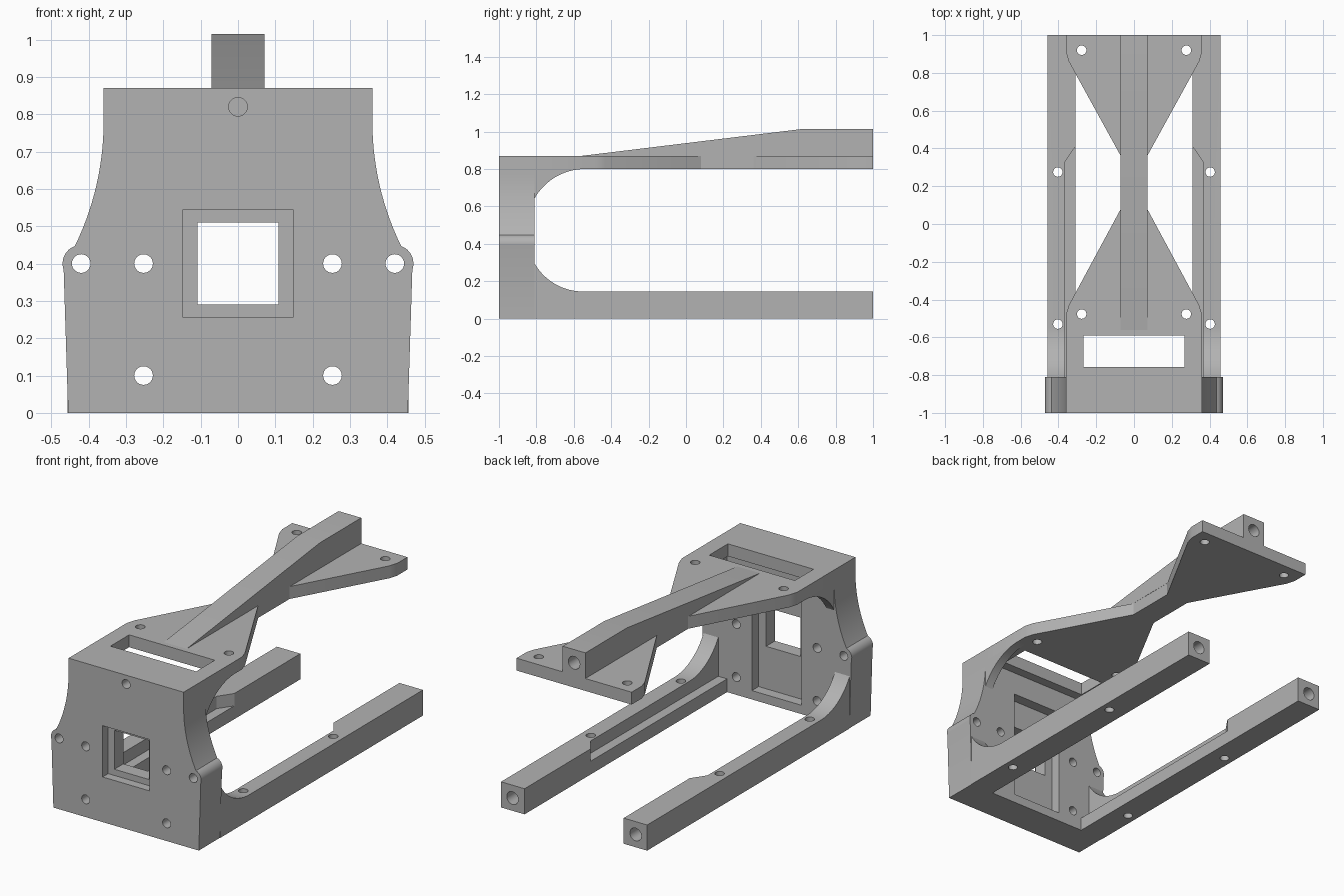
import bpy, bmesh
from math import sin, cos, radians
from mathutils import Vector

cube = bpy.data.objects.get("Cube")
if cube:
    bpy.data.objects.remove(cube, do_unlink=True)

grey = bpy.data.materials.new("plain grey")
grey.use_nodes = True
GREY = (0.45, 0.45, 0.45, 1)
grey.diffuse_color = GREY
grey.node_tree.nodes["Principled BSDF"].inputs["Base Color"].default_value = GREY

# Maps (profile u, profile v, depth) to x, y, z for each extrusion axis
PLACE = {"x": lambda u, v, d: (d, u, v),
         "y": lambda u, v, d: (u, d, v),
         "z": lambda u, v, d: (u, v, d)}


def prism(name, points, axis, start, end):
    """Extrude a closed profile along an axis."""
    bm = bmesh.new()
    face = bm.faces.new([bm.verts.new(PLACE[axis](u, v, start)) for u, v in points])
    out = bmesh.ops.extrude_face_region(bm, geom=[face])
    shift = Vector(PLACE[axis](0, 0, end - start))
    bmesh.ops.translate(bm, vec=shift, verts=[g for g in out["geom"] if isinstance(g, bmesh.types.BMVert)])
    bmesh.ops.recalc_face_normals(bm, faces=bm.faces)
    mesh = bpy.data.meshes.new(name)
    bm.to_mesh(mesh)
    bm.free()
    mesh.materials.append(grey)
    obj = bpy.data.objects.new(name, mesh)
    bpy.context.collection.objects.link(obj)
    return obj


def arc(u, v, r, a, b, n=16):
    """Points on a circle from angle a to b, in degrees."""
    return [(u + r * cos(radians(a + (b - a) * i / n)),
             v + r * sin(radians(a + (b - a) * i / n))) for i in range(n + 1)]


def rect(u0, u1, v0, v1):
    return [(u0, v0), (u1, v0), (u1, v1), (u0, v1)]


def both_sides(half):
    """Complete a right-hand outline with its mirror image."""
    return half + [(-u, v) for u, v in reversed(half)]


def apply_modifiers(obj):
    dg = bpy.context.evaluated_depsgraph_get()
    old = obj.data
    mesh = bpy.data.meshes.new_from_object(obj.evaluated_get(dg))
    obj.modifiers.clear()
    obj.data = mesh
    bpy.data.meshes.remove(old)


def cut(obj, points, axis, start, end):
    """Subtract an extruded profile from a part."""
    tool = prism("cutter", points, axis, start, end)
    tool.hide_render = True
    mod = obj.modifiers.new("cut", "BOOLEAN")
    mod.operation, mod.solver, mod.object = "DIFFERENCE", "EXACT", tool
    apply_modifiers(obj)
    bpy.data.objects.remove(tool, do_unlink=True)


def drill(obj, u, v, r, axis, start, end):
    cut(obj, arc(u, v, r, 0, 345, 23), axis, start, end)


def finish(obj, mirror=False):
    if mirror:
        obj.modifiers.new("mirror", "MIRROR")
        apply_modifiers(obj)
    bpy.ops.object.select_all(action="DESELECT")
    obj.select_set(True)
    bpy.context.view_layer.objects.active = obj
    bpy.ops.object.shade_smooth_by_angle(angle=radians(25))


BACK = -0.81     # rear face of the front plate
BOLT = 0.025

# Front plate with rounded ears and a waisted upper half
outline = ([(0.455, 0)] + arc(0.42, 0.40, 0.05, -20, 70, 8)
           + arc(1.118, 0.78, 0.758, 206, 180, 14) + [(0.36, 0.87)])
plate = prism("front_plate", both_sides(outline), "y", -1, BACK)
cut(plate, rect(-0.147, 0.147, 0.255, 0.545), "y", -1.1, -0.95)   # front recess
cut(plate, rect(-0.155, 0.155, 0.05, 0.67), "y", -0.87, -0.7)     # rear recess
cut(plate, rect(-0.108, 0.108, 0.29, 0.51), "y", -1.1, -0.7)      # window
for side in (-1, 1):
    for x, z in ((0.42, 0.40), (0.253, 0.40), (0.253, 0.10)):
        drill(plate, side * x, z, BOLT, "y", -1.1, -0.7)
drill(plate, 0, 0.82, BOLT, "y", -1.1, -0.88)
finish(plate)

# Lower rails, curving up into the plate, with a stepped inner ledge
rail_side = [(BACK, 0), (1, 0), (1, 0.145)] + arc(-0.55, 0.445, 0.30, 270, 210.1)
rail = prism("lower_rails", rail_side, "x", 0.31, 0.457)
cut(rail, [(0.2, -0.9), (0.365, -0.9), (0.365, 0.33), (0.31, 0.41), (0.2, 0.57)], "z", 0.075, 0.6)
for y in (0.275, -0.53):
    drill(rail, 0.403, y, BOLT, "z", -0.1, 0.5)
drill(rail, 0.385, 0.072, 0.036, "y", 0.6, 1.1)
finish(rail, mirror=True)

# Curved gussets under the upper deck
gusset = prism("upper_gussets", [(BACK, 0.80)] + arc(-0.54, 0.49, 0.31, 90, 150.6), "x", 0.31, 0.36)
finish(gusset, mirror=True)

# Upper deck, pinched in the middle like an hourglass
deck_half = [(0.36, BACK), (0.36, -0.48), (0.345, -0.43), (0.07, 0.08),
             (0.07, 0.36), (0.345, 0.86), (0.36, 0.91), (0.36, 1)]
deck = prism("upper_deck", both_sides(deck_half), "z", 0.80, 0.87)
cut(deck, rect(-0.268, 0.268, -0.757, -0.59), "z", 0.7, 1)
for side in (-1, 1):
    for y in (0.92, -0.477):
        drill(deck, side * 0.277, y, BOLT, "z", 0.7, 1)
finish(deck)

# Sloping spine along the deck
spine = prism("deck_spine", [(-0.56, 0.87), (1, 0.87), (1, 1.015), (0.63, 1.015)], "x", -0.071, 0.071)
drill(spine, 0, 0.94, 0.036, "y", 0.6, 1.1)
finish(spine)
